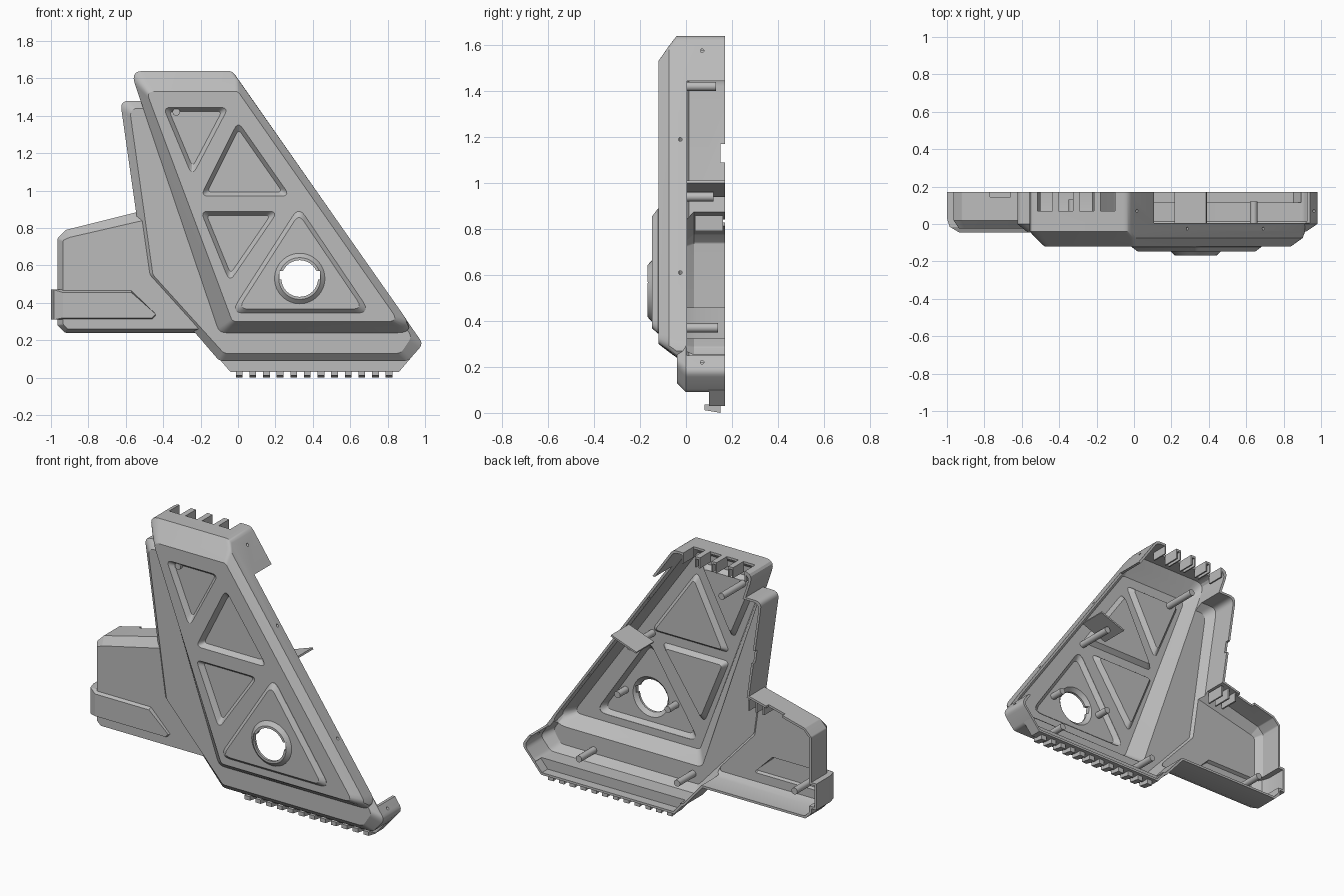
import bpy
import bmesh
import math
from mathutils import Vector

if "Cube" in bpy.data.objects:
    bpy.data.objects.remove(bpy.data.objects["Cube"], do_unlink=True)

WALL = 0.014
BACK = 0.17

grey = bpy.data.materials.new("plain grey")
grey.use_nodes = True
grey.diffuse_color = (0.5, 0.5, 0.5, 1)
grey.node_tree.nodes["Principled BSDF"].inputs["Base Color"].default_value = (0.5, 0.5, 0.5, 1)


def inset(points, amount):
    """Move every edge of a counterclockwise outline inward."""
    result = []
    for i, point in enumerate(points):
        before = (point - points[i - 1]).normalized()
        after = (points[(i + 1) % len(points)] - point).normalized()
        n1, n2 = Vector((-before.y, before.x)), Vector((-after.y, after.x))
        result.append(point + amount * (n1 + n2) / (1 + n1.dot(n2)))
    return result


def rounded(points, radius, steps=5):
    """Replace each corner by a short curve."""
    if radius == 0:
        return points
    result = []
    for i, point in enumerate(points):
        a, b = points[i - 1] - point, points[(i + 1) % len(points)] - point
        reach = radius / math.tan(a.angle(b) / 2)
        reach = min(reach, 0.45 * a.length, 0.45 * b.length)
        start, end = point + a.normalized() * reach, point + b.normalized() * reach
        for k in range(steps + 1):
            u = k / steps
            result.append(start * (1 - u) ** 2 + point * 2 * u * (1 - u) + end * u * u)
    return result


def outline(pairs, radius, amount=0):
    points = [Vector(p) for p in pairs]
    area = sum(points[i - 1].x * p.y - p.x * points[i - 1].y for i, p in enumerate(points))
    if area < 0:
        points.reverse()
    return rounded(inset(points, amount), radius)


def loft(name, layers, shrink=0, shift=0):
    """Join outlines (depth, points, radius, extra inset) into a closed solid."""
    bm = bmesh.new()
    rings = []
    for i, (depth, pairs, radius, extra) in enumerate(layers):
        y = depth + (shift if i else 0)
        loop = outline(pairs, radius, shrink + extra)
        rings.append([bm.verts.new((p.x, y, p.y)) for p in loop])
    for low, high in zip(rings, rings[1:]):
        for i in range(len(low)):
            bm.faces.new((low[i - 1], low[i], high[i], high[i - 1]))
    bm.faces.new(rings[0])
    bm.faces.new(rings[-1])
    bmesh.ops.recalc_face_normals(bm, faces=bm.faces)
    mesh = bpy.data.meshes.new(name)
    bm.to_mesh(mesh)
    bm.free()
    mesh.materials.append(grey)
    obj = bpy.data.objects.new(name, mesh)
    bpy.context.collection.objects.link(obj)
    return obj


def prism(name, pairs, y0, y1, radius=0):
    return loft(name, [(y1, pairs, radius, 0), (y0, pairs, radius, 0)])


def box(name, x0, x1, y0, y1, z0, z1):
    return prism(name, [(x0, z0), (x1, z0), (x1, z1), (x0, z1)], y0, y1)


def circle(x, z, radius, sides=32):
    angles = [math.tau * i / sides for i in range(sides)]
    return [(x + radius * math.cos(a), z + radius * math.sin(a)) for a in angles]


def combine(target, tool, operation):
    mod = target.modifiers.new("combine", "BOOLEAN")
    mod.operation, mod.solver, mod.object = operation, "EXACT", tool
    bpy.context.view_layer.objects.active = target
    bpy.ops.object.modifier_apply(modifier=mod.name)
    bpy.data.objects.remove(tool, do_unlink=True)


# Outlines of the main housing, as (x, z)
cover_rim = [(-0.575, 1.64), (-0.03, 1.64), (0.95, 0.24), (-0.1, 0.24)]
cover_mid = [(-0.54, 1.59), (0.0, 1.595), (0.93, 0.27), (-0.07, 0.265)]
cover_face = [(-0.49, 1.53), (0.0, 1.53), (0.86, 0.3), (-0.03, 0.3)]
base_rim = [(-0.63, 1.48), (-0.497, 0.55), (-0.1, 0.09), (0.91, 0.09), (0.99, 0.18), (0.08, 1.48)]
base_face = [(-0.58, 1.44), (-0.455, 0.55), (-0.075, 0.13), (0.87, 0.13), (0.93, 0.22), (0.04, 1.44)]
strip = [(-0.1, 0.1), (-0.04, 0.03), (0.86, 0.03), (0.92, 0.1), (0.8, 0.2), (0.0, 0.2)]
# Outlines of the side box and its foot band
box_rim = [(-0.965, 0.28), (-0.925, 0.24), (-0.15, 0.24), (-0.4, 0.92), (-0.92, 0.79), (-0.965, 0.745)]
box_face = [(-0.935, 0.285), (-0.91, 0.26), (-0.2, 0.26), (-0.4, 0.865), (-0.9, 0.75), (-0.935, 0.735)]
# Triangles pressed into the face, and the raised one around the opening
recesses = [
    [(-0.4, 1.445), (-0.05, 1.445), (-0.245, 1.075)],
    [(-0.2, 0.97), (0.28, 0.97), (0.0, 1.37)],
    [(-0.2, 0.89), (0.215, 0.89), (-0.045, 0.51)],
]
raised = [(-0.04, 0.345), (0.71, 0.345), (0.325, 0.915)]
HOLE = (0.33, 0.53)


def band(left, low, high):
    return [(left, low), (left, high), (-0.57, high), (-0.44, low + 0.02), (-0.46, low)]


def housing(name, t, end):
    """Solid housing, shrunk by t on every side."""
    body = loft(name, [(end, cover_rim, 0.05, 0), (-0.04, cover_rim, 0.05, 0),
                       (-0.075, cover_mid, 0.04, 0), (-0.12, cover_face, 0.03, 0)], t, t)
    parts = [
        [(end + 0.01, base_rim, 0.04, 0), (0.0, base_rim, 0.04, 0), (-0.04, base_face, 0.04, 0)],
        [(end + 0.02, strip, 0, 0), (0.1, strip, 0, 0)],
        [(end + 0.03, box_rim, 0.015, 0), (0.02, box_rim, 0.015, 0), (-0.025, box_face, 0.015, 0)],
        [(end + 0.04, band(-1, 0.31, 0.47), 0, 0), (0.03, band(-1, 0.31, 0.47), 0, 0),
         (-0.015, band(-0.985, 0.31, 0.47), 0, 0), (-0.045, band(-0.935, 0.32, 0.455), 0, 0)],
        [(-0.09, raised, 0.04, 0), (-0.122, raised, 0.04, 0), (-0.147, raised, 0.03, 0.022)],
        [(-0.09, circle(*HOLE, 0.135), 0, 0), (-0.147, circle(*HOLE, 0.135), 0, 0),
         (-0.168, circle(*HOLE, 0.112), 0, 0)],
    ]
    for layers in parts:
        combine(body, loft("part", layers, t, t), "UNION")
    for tri in recesses:
        layers = [(-0.2, tri, 0.025, 0), (-0.121, tri, 0.025, 0), (-0.092, tri, 0.015, 0.022)]
        combine(body, loft("press", layers, -t, t), "DIFFERENCE")
    return body


# Hollow shell, open at the back
shell = housing("housing_shell", 0, 0.2)
combine(shell, housing("cavity", WALL, 0.3), "DIFFERENCE")
cuts = [box("trim", -2, 2, BACK, 1, -1, 3)]

# Round opening with two key notches
cuts.append(prism("opening", circle(*HOLE, 0.098), -0.3, 0))
cuts.append(box("notches", 0.222, 0.438, -0.3, 0, 0.525, 0.57))

# Open rear half of the sloping wall
cuts.append(prism("side_gap", [(0.03, 1.44), (0.5, 1.46), (1.3, 0.25), (0.86, 0.25)], 0.005, 0.5))

# Vent slots, wall notches and screw holes
slots = [(-0.515 + 0.112 * i, -0.437 + 0.112 * i) for i in range(4)]
for x0, x1 in slots:
    cuts.append(box("slot", x0, x1, 0.07, 0.5, 1.6, 1.8))
cuts.append(box("left_notch", -0.7, -0.5, 0.15, 0.5, 1.09, 1.17))
cuts.append(box("box_notch", -0.77, -0.66, 0.145, 0.5, 0.7, 1))
for y, z in [(0.07, 1.575), (-0.025, 1.19), (-0.025, 0.61), (0.07, 0.22)]:
    bpy.ops.mesh.primitive_cylinder_add(vertices=12, radius=0.008, depth=0.12,
                                        location=(0.99 - 0.7 * (z - 0.18), y, z),
                                        rotation=(0, math.pi / 2, 0))
    cuts.append(bpy.context.object)
for tool in cuts:
    combine(shell, tool, "DIFFERENCE")

# Thin walls beside the vent slots
for i, (x0, x1) in enumerate(slots):
    for side, x in (("left", x1), ("right", x0 - 0.008)):
        box(f"vent_fin_{side}_{i}", x, x + 0.008, 0.065, BACK, 1.575, 1.633)

# Row of teeth under the bottom strip
for i in range(12):
    x = -0.012 + 0.0729 * i
    tooth = box(f"bottom_tooth_{i}", x, x + 0.036, 0.08, 0.15, 0, 0.036)
    for v in tooth.data.vertices:
        if v.co.y < 0.1 and v.co.z < 0.01:
            v.co.z += 0.012

# Screw pegs inside
pegs = [(0.64, 0.165, -0.035, 0.12), (-0.03, 0.2, -0.035, 0.13), (-0.83, 0.37, -0.035, 0.14),
        (-0.33, 1.42, -0.11, 0.13), (0.5, 0.53, -0.14, -0.05), (0.16, 0.53, -0.14, -0.05),
        (0.3, 0.94, -0.11, 0.12)]
for i, (x, z, y0, y1) in enumerate(pegs):
    prism(f"screw_peg_{i}", circle(x, z, 0.02, 16), y0, y1)

# Inner guide plate and small fins in the side box
prism("guide_plate", [(0.22, 0.94), (0.39, 1.0), (0.386, 1.01), (0.216, 0.95)], 0.0, BACK)
for i in range(3):
    x = -0.64 + 0.05 * i
    prism(f"box_fin_{i}", [(x, 0.855), (x + 0.01, 0.858), (x + 0.01, 0.79), (x, 0.79)], 0.04, 0.16)

# Smooth the rounded corners, keep the folds sharp
bpy.ops.object.select_all(action="DESELECT")
for obj in bpy.context.scene.objects:
    if obj.type == "MESH":
        obj.select_set(True)
bpy.context.view_layer.objects.active = shell
bpy.ops.object.shade_smooth_by_angle(angle=math.radians(25))
